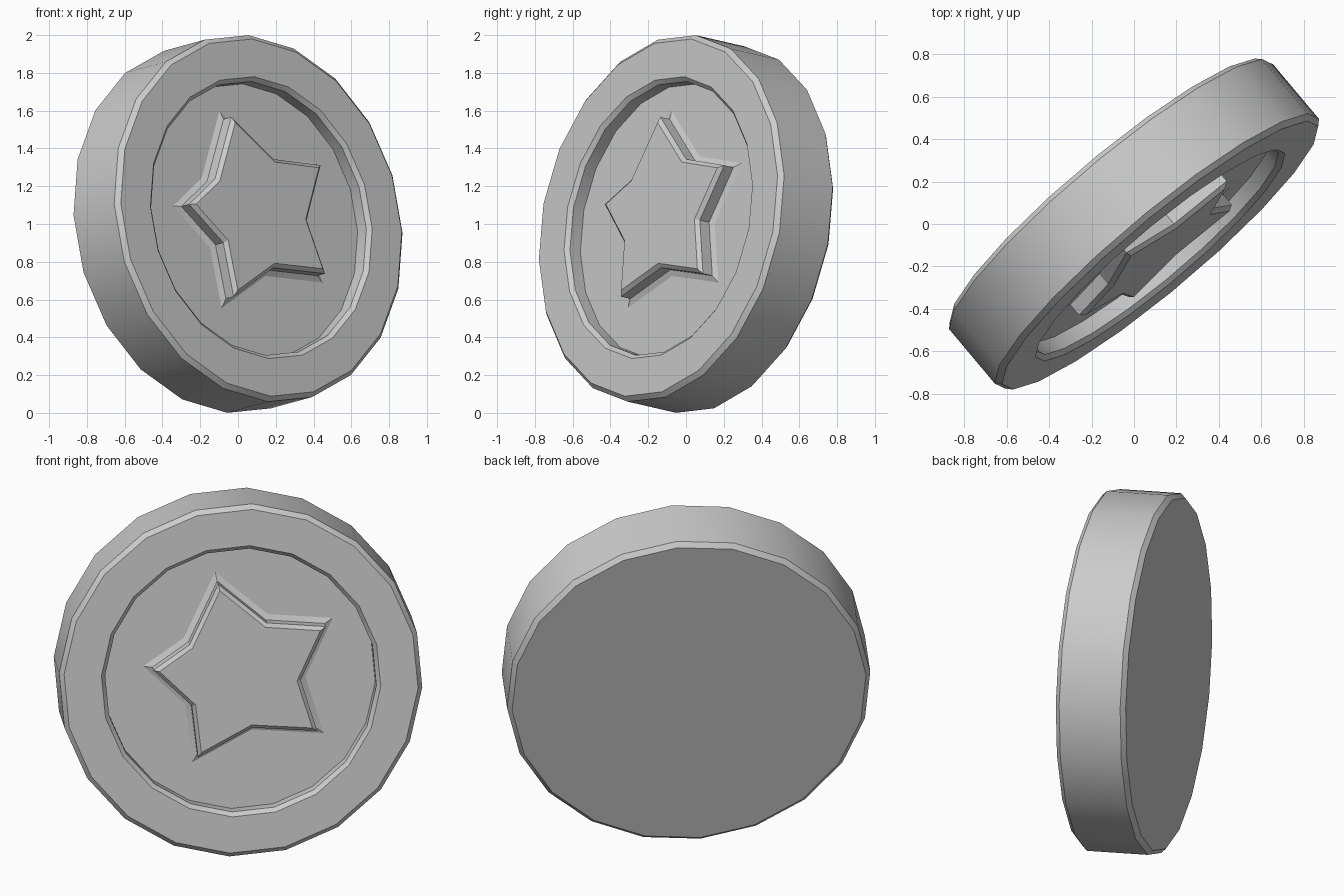
import bpy, bmesh, math
from mathutils import Matrix, Vector

if "Cube" in bpy.data.objects:
    bpy.data.objects.remove(bpy.data.objects["Cube"])

AZ, EL = math.radians(40), math.radians(10)
# Face-plane axes: right, up, outward normal
U = Vector((math.cos(AZ), math.sin(AZ), 0))
N = Vector((math.sin(AZ) * math.cos(EL), -math.cos(AZ) * math.cos(EL), math.sin(EL)))
V = N.cross(U)
PLACE = Matrix((U, V, N)).transposed()
CENTRE = Vector((0, 0, 1))


def ring(r, sides=20, start=4.5):
    return [(r * math.sin(a), r * math.cos(a))
            for a in (math.radians(start) - 2 * math.pi * i / sides for i in range(sides))]


def inset(pts, d):
    """Offset a counter-clockwise outline inward by d with mitred corners."""
    out = []
    n = len(pts)
    for i in range(n):
        a, p, b = (Vector(pts[k % n]) for k in (i - 1, i, i + 1))
        e1, e2 = (p - a).normalized(), (b - p).normalized()
        n1, n2 = Vector((-e1.y, e1.x)), Vector((-e2.y, e2.x))
        out.append(tuple(p + (n1 + n2) * (d / (1 + n1.dot(n2)))))
    return out


def stack(name, layers):
    """Join matching outlines (points, height) into one capped solid."""
    bm = bmesh.new()
    loops = [[bm.verts.new(CENTRE + PLACE @ Vector((x, y, w))) for x, y in pts]
             for pts, w in layers]
    n = len(loops[0])
    for lo, hi in zip(loops, loops[1:]):
        for i in range(n):
            j = (i + 1) % n
            bm.faces.new((lo[i], lo[j], hi[j], hi[i]))
    bm.faces.new(loops[0][::-1])
    bm.faces.new(loops[-1])
    bmesh.ops.recalc_face_normals(bm, faces=bm.faces[:])
    me = bpy.data.meshes.new(name)
    bm.to_mesh(me)
    bm.free()
    ob = bpy.data.objects.new(name, me)
    bpy.context.collection.objects.link(ob)
    bpy.ops.object.select_all(action='DESELECT')
    ob.select_set(True)
    bpy.context.view_layer.objects.active = ob
    bpy.ops.object.shade_smooth_by_angle(angle=math.radians(25))
    return ob


# Coin body: back bevel, rim, front bevel, raised border, recess
profile = [(0.963, -0.195), (0.988, -0.17), (0.988, 0.17), (0.963, 0.195),
           (0.76, 0.195), (0.738, 0.173), (0.738, 0.10)]
stack("coin_body", [(ring(r), w) for r, w in profile])

# Raised star with sloped foot, upright wall and bevelled top
star = [(-.124, .592), (-.30, .23), (-.521, .079), (-.297, -.145), (-.264, -.469),
        (.064, -.297), (.452, -.332), (.357, -.013), (.51, .31), (.157, .346)]
steps = [(0, 0.10), (0.03, 0.113), (0.03, 0.178), (0.05, 0.198)]
stack("raised_star", [(inset(star, d), w) for d, w in steps])
